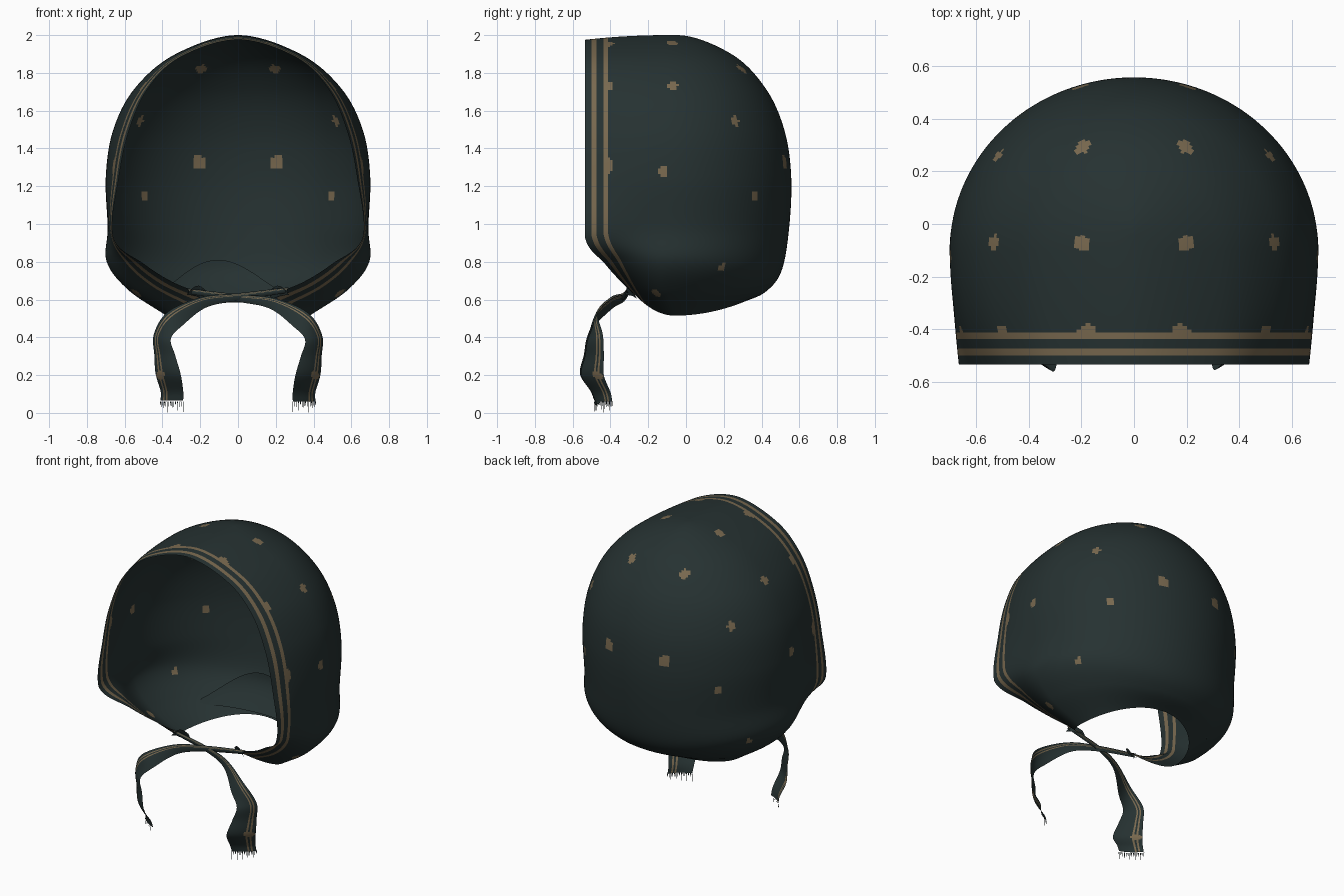
import bpy, bmesh, math
from mathutils import Vector
from mathutils.bvhtree import BVHTree

cube = bpy.data.objects.get("Cube")
if cube:
    bpy.data.objects.remove(cube)


def material(name, rgb):
    m = bpy.data.materials.new(name)
    m.use_nodes = True
    m.diffuse_color = (*rgb, 1)
    b = next(n for n in m.node_tree.nodes if n.type == 'BSDF_PRINCIPLED')
    b.inputs["Base Color"].default_value = (*rgb, 1)
    b.inputs["Roughness"].default_value = 0.9
    return m


CLOTH = material("dark teal cloth", (0.019, 0.031, 0.031))
TAN = material("tan print", (0.19, 0.14, 0.078))


def spline(keys, steps, phantom=None):
    """Smooth curve through the key points."""
    p = [Vector(k) for k in keys]
    p = [phantom or 2 * p[0] - p[1]] + p + [2 * p[-1] - p[-2]]
    out = []
    for i in range(1, len(p) - 2):
        a, b, c, d = p[i - 1:i + 3]
        for s in range(steps):
            t = s / steps
            out.append(0.5 * (2 * b + (c - a) * t + (2 * a - 5 * b + 4 * c - d) * t ** 2
                              + (3 * b - a - 3 * c + d) * t ** 3))
    return out + [p[-2]]


def sheet(name, rows, paint=lambda row, col, f: False):
    """Loft rows of points into a smooth cloth, painting some faces tan."""
    bm = bmesh.new()
    grid = [[bm.verts.new(p) for p in r] for r in rows]
    for i in range(len(grid) - 1):
        for j in range(len(grid[0]) - 1):
            f = bm.faces.new((grid[i][j], grid[i + 1][j], grid[i + 1][j + 1], grid[i][j + 1]))
            f.material_index = int(paint(i, j, f))
            f.smooth = True
    bmesh.ops.remove_doubles(bm, verts=bm.verts, dist=0.0002)
    bmesh.ops.recalc_face_normals(bm, faces=bm.faces)
    me = bpy.data.meshes.new(name)
    bm.to_mesh(me)
    bm.free()
    me.materials.append(CLOTH)
    me.materials.append(TAN)
    ob = bpy.data.objects.new(name, me)
    bpy.context.collection.objects.link(ob)
    return ob


# Hood guides from crown to hem: front edge, widest side and back
front = [(0, -.535, 1.975), (.30, -.535, 1.885), (.475, -.535, 1.72), (.575, -.535, 1.5),
         (.63, -.535, 1.25), (.66, -.535, .93), (.5, -.43, .79), (.34, -.34, .69), (.17, -.27, .625)]
side = [(0, -.1, 2), (.33, -.1, 1.9), (.545, -.1, 1.72), (.66, -.1, 1.5),
        (.70, -.1, 1.25), (.69, -.1, .98), (.695, -.1, .80), (.58, -.1, .65), (.38, -.06, .515)]
back = [(0, -.05, 2), (0, .24, 1.9), (0, .42, 1.72), (0, .52, 1.5),
        (0, .557, 1.25), (0, .545, .97), (0, .505, .75), (0, .42, .64), (0, .3, .585)]


def guide(keys):
    a, b = keys[:2]
    return spline(keys, 18, Vector((-b[0], 2 * a[1] - b[1], b[2])))


# Column positions; the first few line up with the two printed stripes
STRIPE_EDGES = [0, .08, .14, .225, .28]
LEG = STRIPE_EDGES + [.28 + .72 * k / 26 for k in range(1, 27)]
BACK = 50


def hood_row(f, s, b):
    f.y = max(f.y, -.535)
    half = []
    for t in LEG:
        p = s + (f - s) * (1 - t) ** 2
        p.y = f.y + (s.y - f.y) * t
        half.append(p)
    for k in range(1, BACK + 1):
        a = math.pi / 2 * k / BACK
        half.append(Vector((s.x * math.cos(a), s.y + (b.y - s.y) * math.sin(a),
                            s.z + (b.z - s.z) * math.sin(a) ** 2)))
    return half + [Vector((-p.x, p.y, p.z)) for p in reversed(half[:-1])]


hood_rows = [hood_row(*g) for g in zip(guide(front), guide(side), guide(back))]
n_cols = len(hood_rows[0]) - 1


def hood_stripes(i, j, f):
    return min(j, n_cols - 1 - j) in (1, 3)


hood = sheet("hood", hood_rows, hood_stripes)

# Printed spots: centre, then half-size across and half-size in height
spots = [((.2, -.075, 1.96), .03, .03), ((.55, -.07, 1.745), .028, .03),
         ((.69, -.12, 1.28), .027, .033), ((.2, .3, 1.83), .031, .031),
         ((.53, .27, 1.55), .025, .03), ((.21, .54, 1.33), .03, .042),
         ((.48, .36, 1.15), .022, .03), ((.18, -.415, 1.95), .034, .034),
         ((.49, -.415, 1.72), .034, .034), ((.645, -.415, 1.31), .03, .045),
         ((.54, -.16, .63), .025, .075), ((.62, .2, .76), .013, .06)]
me = hood.data
tree = BVHTree.FromPolygons([v.co for v in me.vertices], [p.vertices for p in me.polygons])
for centre, wide, tall in spots:
    for sx in (1, -1):
        c = tree.find_nearest(Vector((sx * centre[0], centre[1], centre[2])))[0]
        for p in me.polygons:
            d = p.center - c
            if (d.x ** 2 + d.y ** 2) / wide ** 2 + (d.z / tall) ** 2 < 1:
                p.material_index = 1

# Tucked corner of cloth inside the nape
nape = []
for i in range(9):
    row = []
    for k in range(33):
        u = k / 32
        x = -.42 + .68 * u
        z = .60 + i / 8 * (.03 + .18 * math.sin(math.pi * u ** .9) ** 1.3)
        depth = .33 + .12 * math.sin(min(1, (z - .6) / .2) * math.pi / 2)
        row.append(Vector((x, -.1 + (depth + .06) * math.sqrt(1 - (x / .62) ** 2), z)))
    nape.append(row)
sheet("nape_tuck", nape)

# Ties: centre line and half-width vector towards the striped edge
path = [(-.27, -.30, .645), (0, -.33, .608), (.18, -.39, .58), (.33, -.475, .495),
        (.40, -.48, .40), (.388, -.485, .3), (.37, -.495, .2), (.35, -.45, .11), (.35, -.435, .06)]
width = [(0, 0, .014), (0, 0, .02), (.012, 0, .028), (.04, .01, .035),
         (.045, .04, .012), (.055, .05, 0), (.066, .06, 0), (.06, .05, 0), (.06, .045, 0)]
ACROSS = 14


def tie(name, sx, lift):
    rows = []
    for c, w in zip(spline(path, 10), spline(width, 10)):
        cup = Vector((.008, -.008, 0))
        pts = []
        for k in range(ACROSS + 1):
            u = 2 * k / ACROSS - 1
            p = c + w * u + cup * (1 - u * u)
            pts.append(Vector((sx * p.x, p.y - lift, p.z + lift)))
        rows.append(pts)

    def print_rule(i, j, f):
        m = f.calc_center_median()
        spot = (Vector((abs(m.x), m.z)) - Vector((.41, .2))).length < .022
        return j in (9, 11) or spot

    sheet(name, rows, print_rule)
    # Fringe of tapered threads along the cut end
    bm = bmesh.new()
    for k in range(ACROSS + 1):
        p = rows[-1][k]
        long = .06 if k % 3 == 0 else .03
        r = Vector((sx * .0025, .002, 0))
        bm.faces.new([bm.verts.new(q) for q in (p - r, p + r, p - Vector((0, 0, long)))])
    fringe = bpy.data.meshes.new(name + "_fringe")
    bm.to_mesh(fringe)
    bm.free()
    fringe.materials.append(CLOTH)
    bpy.context.collection.objects.link(bpy.data.objects.new(name + "_fringe", fringe))


tie("left_tie", 1, 0)
tie("right_tie", -1, .006)
# Bring the raised tie's fringe down to the ground
bpy.data.objects["right_tie_fringe"].location.z = -.006

# Small knot ends under the chin
for sx, name in ((1, "left_knot_end"), (-1, "right_knot_end")):
    rows = []
    for i in range(9):
        t = i / 8
        c = Vector((sx * (.17 + .1 * t), -.27 - .05 * t, .625 + .02 * math.sin(math.pi * t)))
        h = .03 * math.sin(math.pi * (.25 + .75 * t))
        rows.append([c + Vector((0, -.5 * h, h)) * u for u in (-1, 0, 1)])
    sheet(name, rows)
